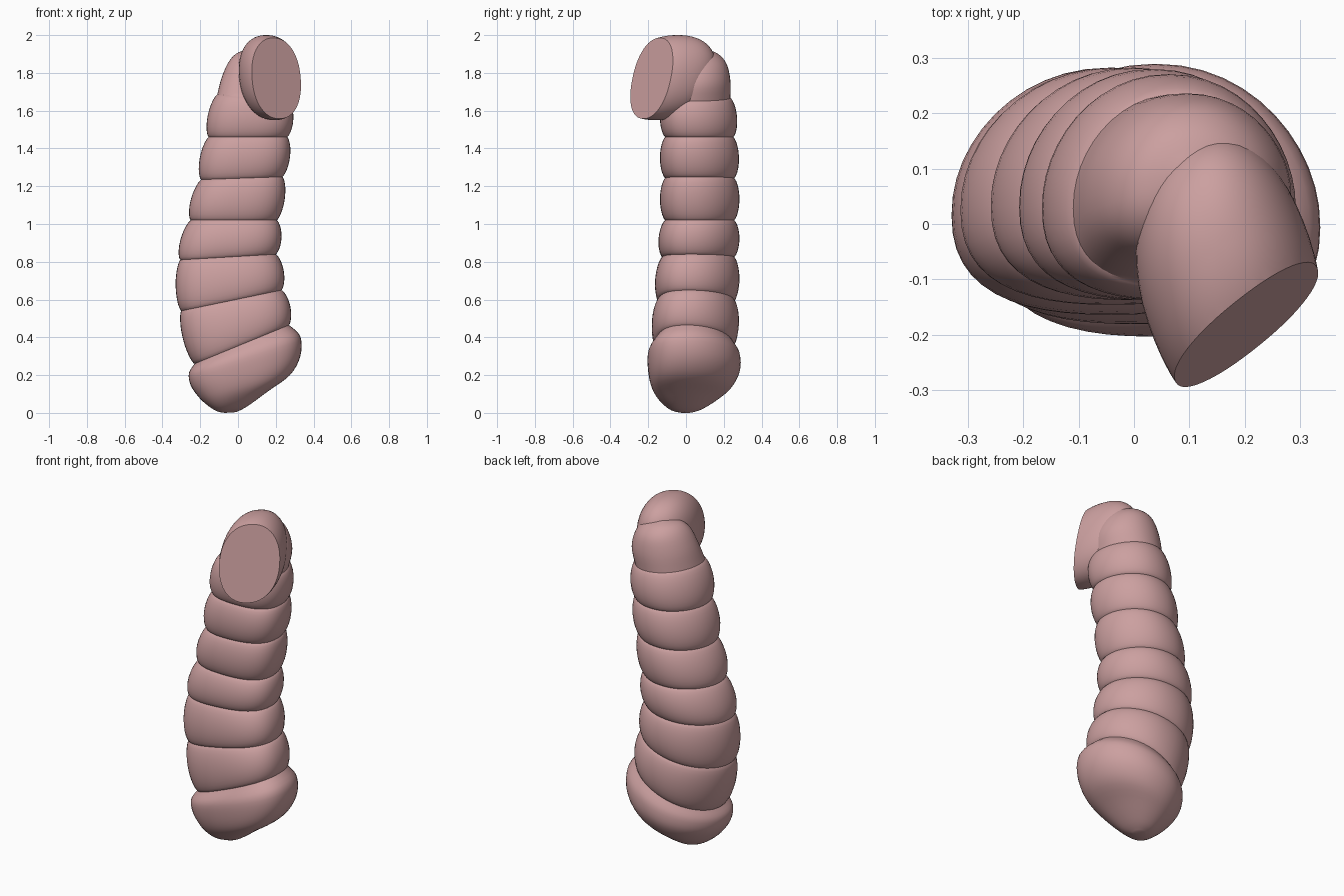
import bpy, bmesh, math
from mathutils import Vector

cube = bpy.data.objects.get("Cube")
if cube:
    bpy.data.objects.remove(cube)

SIDES = 48

mat = bpy.data.materials.new("dusty_pink")
mat.use_nodes = True
colour = (0.6, 0.35, 0.35, 1)
mat.diffuse_color = colour
bsdf = mat.node_tree.nodes["Principled BSDF"]
bsdf.inputs["Base Color"].default_value = colour
bsdf.inputs["Roughness"].default_value = 0.6


def finish(bm, name):
    bmesh.ops.recalc_face_normals(bm, faces=bm.faces)
    mesh = bpy.data.meshes.new(name)
    bm.to_mesh(mesh)
    bm.free()
    obj = bpy.data.objects.new(name, mesh)
    bpy.context.collection.objects.link(obj)
    mesh.materials.append(mat)
    bpy.ops.object.select_all(action='DESELECT')
    obj.select_set(True)
    bpy.context.view_layer.objects.active = obj
    bpy.ops.object.shade_smooth_by_angle(angle=math.radians(32))


def add_ring(bm, section, puff=0.0):
    """Rounded cross-section, fuller in front, tilted along its low-x to high-x line."""
    xl, zl, xr, zr, y0, y1 = section
    half = Vector(((xr - xl) / 2, 0, (zr - zl) / 2))
    half += half.normalized() * puff
    centre = Vector(((xl + xr) / 2, (y0 + y1) / 2, (zl + zr) / 2))
    depth = Vector((0, (y1 - y0) / 2 + puff, 0))
    ring = []
    for i in range(SIDES):
        a = math.tau * i / SIDES
        c, s = (math.copysign(abs(f) ** 0.92, f) for f in (math.cos(a), math.sin(a)))
        ring.append(bm.verts.new(centre + half * c + depth * (s - 0.2 * c * c)))
    return ring


def smooth_sections(sections, steps=4):
    """Catmull-Rom refinement of a list of sections."""
    out = []
    for i in range(len(sections) - 1):
        a, b, c, d = (sections[min(max(i + k, 0), len(sections) - 1)] for k in (-1, 0, 1, 2))
        for s in range(steps):
            t = s / steps
            out.append([0.5 * (2 * q + (r - p) * t + (2 * p - 5 * q + 4 * r - n) * t * t
                               + (3 * q - p - 3 * r + n) * t ** 3)
                        for p, q, r, n in zip(a, b, c, d)])
    return out + [sections[-1]]


# Sections: x and z of the low-x end, x and z of the high-x end, y range
grooves = [(-0.23, 0.26, 0.27, 0.465, -0.16, 0.25),
           (-0.30, 0.54, 0.23, 0.65, -0.145, 0.255),
           (-0.305, 0.81, 0.20, 0.84, -0.125, 0.255),
           (-0.25, 1.02, 0.205, 1.02, -0.11, 0.255),
           (-0.195, 1.235, 0.235, 1.25, -0.11, 0.255),
           (-0.155, 1.46, 0.26, 1.46, -0.11, 0.25),
           (-0.11, 1.685, 0.27, 1.65, -0.11, 0.235)]
base = [(-0.07, 0.0, -0.01, 0.004, -0.03, 0.03),
        (-0.11, 0.008, 0.05, 0.035, -0.085, 0.085),
        (-0.155, 0.035, 0.16, 0.115, -0.14, 0.165),
        (-0.205, 0.08, 0.275, 0.2, -0.18, 0.24),
        (-0.25, 0.145, 0.33, 0.30, -0.20, 0.285),
        (-0.26, 0.21, 0.33, 0.405, -0.20, 0.285),
        grooves[0]]
crown = [grooves[-1],
         (-0.085, 1.78, 0.285, 1.74, -0.08, 0.235),
         (-0.045, 1.865, 0.26, 1.83, -0.05, 0.215),
         (0.005, 1.91, 0.21, 1.89, 0.0, 0.17),
         (0.08, 1.925, 0.13, 1.92, 0.07, 0.11)]

# Segmented body: base, puffed segments between grooves, rounded crown
bm = bmesh.new()
rings = [add_ring(bm, s) for s in smooth_sections(base)]
STEPS = 12
for low, high in zip(grooves, grooves[1:]):
    for s in range(1, STEPS + 1):
        t = (1 - math.cos(math.pi * s / STEPS)) / 2
        mix = [p + (q - p) * t for p, q in zip(low, high)]
        rings.append(add_ring(bm, mix, 0.028 * max(0, 4 * t * (1 - t)) ** 0.7))
rings += [add_ring(bm, s) for s in smooth_sections(crown)[1:]]
for a, b in zip(rings, rings[1:]):
    for i in range(SIDES):
        j = (i + 1) % SIDES
        bm.faces.new((a[i], a[j], b[j], b[i]))
bm.faces.new(rings[0])
bm.faces.new(rings[-1])
finish(bm, "segmented_body")

# Head: skewed rounded lump sliced flat on the front-left
bm = bmesh.new()
bmesh.ops.create_uvsphere(bm, u_segments=48, v_segments=32, radius=1)
for v in bm.verts:
    e = 2.2
    v.co /= sum(abs(c) ** e for c in v.co) ** (1 / e)
    side, forward, up = v.co
    side = 0.175 * side + 0.02 * up - 0.07 * forward + 0.07
    forward = 0.23 * forward - 0.06 * up + 0.19
    v.co = Vector((0.77 * side + 0.62 * forward,
                   0.62 * side - 0.77 * forward,
                   1.775 + 0.225 * up))
cut = bmesh.ops.bisect_plane(bm, geom=bm.verts[:] + bm.edges[:] + bm.faces[:],
                             plane_co=(0.07, -0.29, 1.76), plane_no=(0.60, -0.76, 0.2),
                             clear_outer=True)
rim = [g for g in cut["geom_cut"] if isinstance(g, bmesh.types.BMEdge)]
bmesh.ops.holes_fill(bm, edges=rim, sides=0)
finish(bm, "head")
